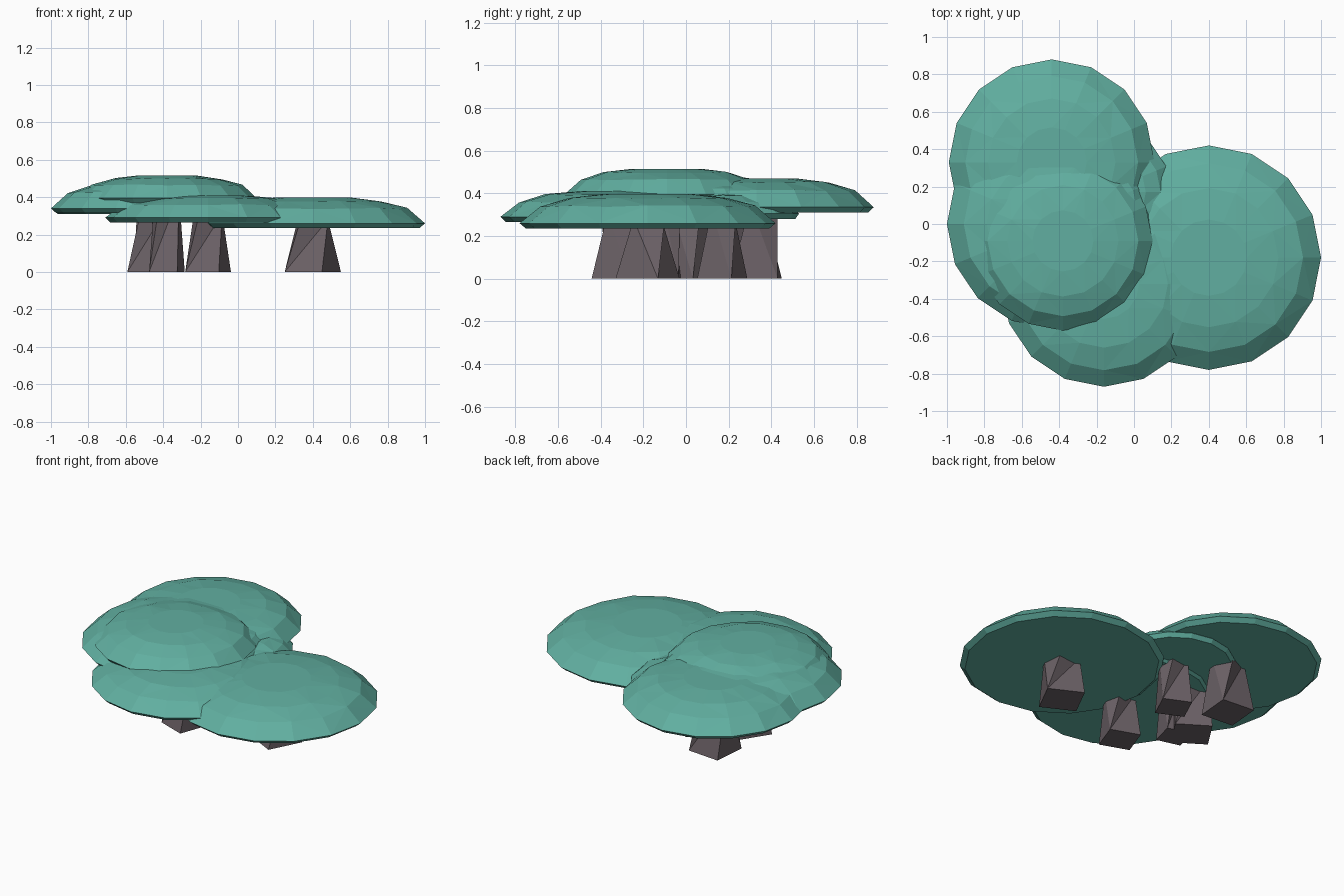
import bpy, math, random

if "Cube" in bpy.data.objects:
    bpy.data.objects.remove(bpy.data.objects["Cube"])

random.seed(4)


def material(name, rgb):
    m = bpy.data.materials.new(name)
    m.diffuse_color = (*rgb, 1)
    m.use_nodes = True
    m.node_tree.nodes["Principled BSDF"].inputs["Base Color"].default_value = m.diffuse_color
    return m


LEAF = material("teal_leaf", (0.120, 0.430, 0.355))
BARK = material("grey_brown_bark", (0.150, 0.122, 0.136))


def loft(name, rings, mat):
    """Join rings of equal point count and cap both ends."""
    n = len(rings[0])
    verts = [p for r in rings for p in r]
    faces = [list(range(n))[::-1],
             [(len(rings) - 1) * n + i for i in range(n)]]
    for k in range(len(rings) - 1):
        for i in range(n):
            j = (i + 1) % n
            a, b, c, d = k * n + i, k * n + j, (k + 1) * n + j, (k + 1) * n + i
            faces += [(a, b, d), (b, c, d)] if (i + k) % 2 else [(a, b, c), (a, c, d)]
    me = bpy.data.meshes.new(name)
    me.from_pydata(verts, [], faces)
    me.materials.append(mat)
    ob = bpy.data.objects.new(name, me)
    bpy.context.collection.objects.link(ob)


def ring(cx, cy, z, r, n, turn, jitter=0.0):
    return [(cx + r * math.cos(turn + math.tau * i / n),
             cy + r * math.sin(turn + math.tau * i / n),
             z + random.uniform(-jitter, jitter)) for i in range(n)]


# canopy cross-section: radius share, height share
DOME = [(1, 0), (0.84, 0.58), (0.62, 0.86), (0.34, 1)]


def canopy(name, x, y, r, rim, top):
    h = top - rim
    rings = [ring(x, y, rim - 0.025, r * 0.95, 16, 0)]
    for k, (s, t) in enumerate(DOME):
        rings.append(ring(x, y, rim + h * t, r * s, 16, 0, 0.004 if 0 < k < 3 else 0))
    loft(name, rings, LEAF)


def trunk(name, x, y, r, top, turn):
    # tapered, twisted four-sided stump
    loft(name, [ring(x, y, 0, r, 4, math.radians(turn)),
                ring(x, y, top, r * 0.66, 4, math.radians(turn + 33))], BARK)


# name, x, y, canopy radius, rim height, top height, trunk radius, trunk turn
SHRUBS = [
    ("right", 0.40, -0.18, 0.60, 0.26, 0.398, 0.158, 18),
    ("front", -0.16, -0.32, 0.55, 0.29, 0.41, 0.135, 25),
    ("left", -0.44, 0.00, 0.56, 0.34, 0.485, 0.155, 12),
    ("back", -0.44, 0.33, 0.55, 0.335, 0.47, 0.155, 40),
    ("middle", -0.16, 0.17, 0.36, 0.305, 0.40, 0.125, 20),
    ("upper", -0.38, -0.09, 0.48, 0.395, 0.515, 0.11, 30),
]
for n, x, y, r, rim, top, tr, turn in SHRUBS:
    canopy(n + "_canopy", x, y, r, rim, top)
    trunk(n + "_trunk", x, y, tr, rim + 0.02, turn)
